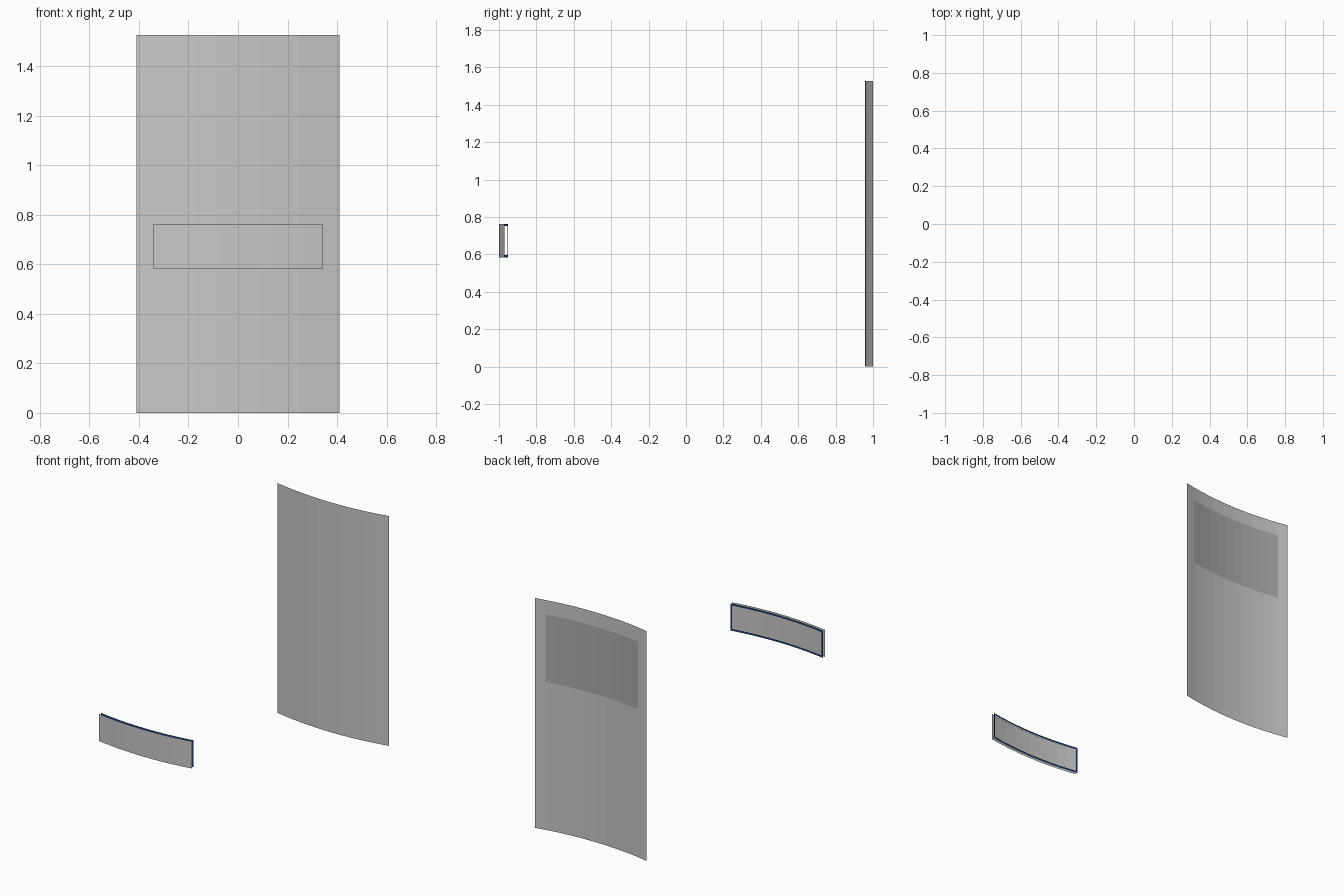
import bpy, bmesh, math

if "Cube" in bpy.data.objects:
    bpy.data.objects.remove(bpy.data.objects["Cube"])

R = 2.0  # bend radius shared by all curved sheets


def material(name, rgb):
    m = bpy.data.materials.new(name)
    m.diffuse_color = (*rgb, 1.0)
    m.use_nodes = True
    m.node_tree.nodes["Principled BSDF"].inputs["Base Color"].default_value = m.diffuse_color
    return m


light_grey = material("light grey", (0.58, 0.58, 0.58))
dark_grey = material("dark grey", (0.41, 0.41, 0.41))
blue = material("deep blue", (0.015, 0.06, 0.24))


def add_patch(bm, x0, x1, z0, z1, apex, n, back=False):
    """Vertical strip of a cylinder, bulging to -y, with its middle at y = apex."""
    cols = []
    for i in range(n + 1):
        x = x0 + (x1 - x0) * i / n
        y = apex + R - math.sqrt(R * R - x * x)
        cols.append([bm.verts.new((x, y, z)) for z in (z0, z1)])
    for a, b in zip(cols, cols[1:]):
        face = bm.faces.new((a[0], b[0], b[1], a[1]))
        if back:
            face.normal_flip()


def sheet(name, patches, mat):
    bm = bmesh.new()
    for p in patches:
        add_patch(bm, *p)
    bmesh.ops.remove_doubles(bm, verts=bm.verts, dist=1e-5)
    me = bpy.data.meshes.new(name)
    bm.to_mesh(me)
    bm.free()
    me.materials.append(mat)
    bpy.context.collection.objects.link(bpy.data.objects.new(name, me))


BACK, FRONT = 0.9575, -1.0
W, Z0, Z1, B = 0.341, 0.584, 0.764, 0.012

# Tall rear panel and the darker inset plate on its back
sheet("tall_panel", [(-0.41, 0.41, 0.0, 1.527, BACK, 10)], light_grey)
sheet("rear_plate", [(-W, W, 0.985, 1.433, BACK + 0.003, 10, True)], dark_grey)

# Small front panel with a blue border frame floating behind it
sheet("small_panel", [(-W, W, Z0, Z1, FRONT, 10)], light_grey)
F = FRONT + 0.019
sheet("border_frame", [
    (-W, W, Z1 - B, Z1, F, 10, True),
    (-W, W, Z0, Z0 + B, F, 10, True),
    (-W, -W + B, Z0 + B, Z1 - B, F, 1, True),
    (W - B, W, Z0 + B, Z1 - B, F, 1, True),
], blue)
